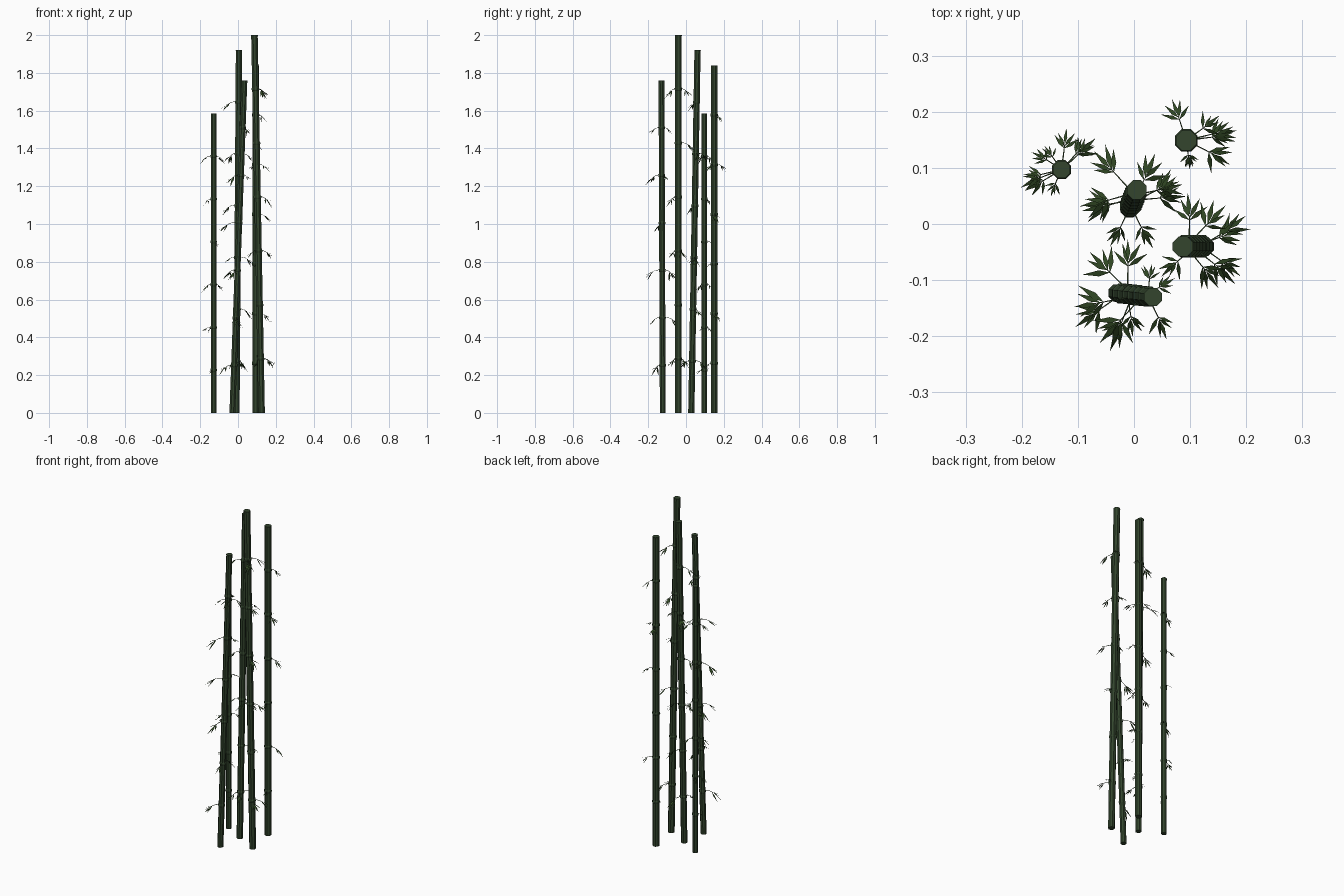
import bpy, bmesh, math, random
from mathutils import Vector

random.seed(4)
if "Cube" in bpy.data.objects:
    bpy.data.objects.remove(bpy.data.objects["Cube"], do_unlink=True)

UP = Vector((0, 0, 1))
SEGMENTS = 7


def material(name, rgb):
    mat = bpy.data.materials.new(name)
    mat.use_nodes = True
    mat.diffuse_color = (*rgb, 1)
    mat.node_tree.nodes["Principled BSDF"].inputs["Base Color"].default_value = (*rgb, 1)
    return mat


STALK_GREEN = material("stalk green", (0.033, 0.06, 0.027))
LEAF_GREEN = material("leaf green", (0.028, 0.06, 0.016))
TWIG_GREEN = material("twig green", (0.028, 0.05, 0.02))


def make_object(name, bm, mat):
    mesh = bpy.data.meshes.new(name)
    bm.to_mesh(mesh)
    bm.free()
    mesh.materials.append(mat)
    obj = bpy.data.objects.new(name, mesh)
    bpy.context.collection.objects.link(obj)
    return obj


def tube(bm, rings, sides, u, v):
    """Closed tube through (centre, radius) rings lying in the plane u, v."""
    loops = []
    for centre, radius in rings:
        angles = [math.tau * (i + 0.5) / sides for i in range(sides)]
        loops.append([bm.verts.new(centre + radius * (u * math.cos(a) + v * math.sin(a)))
                      for a in angles])
    for low, high in zip(loops, loops[1:]):
        for i in range(sides):
            j = (i + 1) % sides
            bm.faces.new((low[i], low[j], high[j], high[i]))
    bm.faces.new(loops[0][::-1])
    bm.faces.new(loops[-1])


def leaf(bm, root, heading, length, drop):
    """Pointed leaf, creased along its midrib."""
    out = Vector((math.cos(heading), math.sin(heading), 0))
    side = out.cross(UP) * length * 0.11
    tip = root + out * length - UP * drop
    middle = root.lerp(tip, 0.4)
    a, b, c, d = [bm.verts.new(p) for p in (root, middle + side, tip, middle - side)]
    bm.faces.new((a, c, b))
    bm.faces.new((a, d, c))


def branch(twigs, leaves, start, tip_xy):
    """Arched twig with a drooping fan of leaves that ends near tip_xy."""
    reach = Vector((tip_xy[0] - start.x, tip_xy[1] - start.y, 0))
    length = reach.length
    out = reach.normalized()
    heading = math.atan2(out.y, out.x)

    def along(t):
        return start + reach * t + UP * length * (0.3 * t - 0.8 * t * t)

    tube(twigs, [(along(t), r) for t, r in
                 ((0, 0.002), (0.22, 0.0017), (0.42, 0.0014), (0.62, 0.0009))],
         4, out.cross(UP), UP)
    for k in range(-2, 3):
        root = along(0.62 - 0.05 * abs(k))
        turn = k * 0.42 + random.uniform(-0.15, 0.15)
        size = length * random.uniform(0.34, 0.46)
        leaf(leaves, root, heading + turn, size, size * random.uniform(0.4, 1.2))


def bamboo(name, base, top, height, radius, tips):
    """Leaning stalk of equal segments; tips are (node, x, y) in hundredths."""
    foot, head = Vector((*base, 0)), Vector((*top, height))

    def axis(z):
        return foot.lerp(head, z / height)

    # Stalk with a swollen ring at every node
    rings = [(foot, radius)]
    for n in range(1, SEGMENTS):
        z = n * height / SEGMENTS
        rings += [(axis(z + dz), radius * k) for dz, k in
                  ((-0.009, 1), (-0.004, 1.16), (0.004, 1.16), (0.009, 1))]
    rings += [(axis(height - 0.008), radius), (head, radius * 1.04)]
    stalk = bmesh.new()
    tube(stalk, rings, 8, Vector((1, 0, 0)), Vector((0, 1, 0)))
    make_object(name + "_stalk", stalk, STALK_GREEN)

    # Branches growing from the nodes
    twigs, leaves = bmesh.new(), bmesh.new()
    for node, x, y in tips:
        branch(twigs, leaves, axis(node * height / SEGMENTS), (x / 100, y / 100))
    bmesh.ops.recalc_face_normals(twigs, faces=twigs.faces)
    make_object(name + "_twigs", twigs, TWIG_GREEN)
    make_object(name + "_leaves", leaves, LEAF_GREEN)


bamboo("short", (-0.129, 0.097), (-0.129, 0.097), 1.585, 0.0158,
       [(6, -20, 7), (6, -7, 15), (5, -18, 13), (4, -12, 17),
        (3, -8, 15), (3, -19, 6), (2, -20, 8), (2, -16, 14), (1, -15, 5)])
bamboo("back", (0.093, 0.149), (0.093, 0.149), 1.84, 0.0188,
       [(6, 15, 19), (5, 7, 22), (5, 17, 11), (4, 18, 16),
        (3, 10, 10), (2, 18, 17), (1, 10, 10)])
bamboo("middle", (-0.008, 0.028), (0.005, 0.061), 1.92, 0.0178,
       [(6, -9, 3), (5, -7, 13), (5, 9, 7), (4, -9, 2), (3, 9, 5),
        (3, -8, 3), (2, 8, 8), (1, -4, -4), (1, 4, 12), (1, 3, -4)])
bamboo("tall", (0.125, -0.04), (0.087, -0.04), 2.0, 0.0187,
       [(6, 16, 3), (6, 15, -11), (5, 10, 5), (4, 18, -10),
        (3, 19, -1), (3, 5, -9), (1, 19, -9), (1, 20, 1)])
bamboo("front", (-0.03, -0.123), (0.034, -0.13), 1.76, 0.0167,
       [(6, 6, -20), (6, 3, -7), (5, -6, -21), (5, 7, -10), (4, -11, -15),
        (3, -4, -22), (3, -8, -5), (2, 0, -20), (2, -1, -3), (1, -10, -18)])
